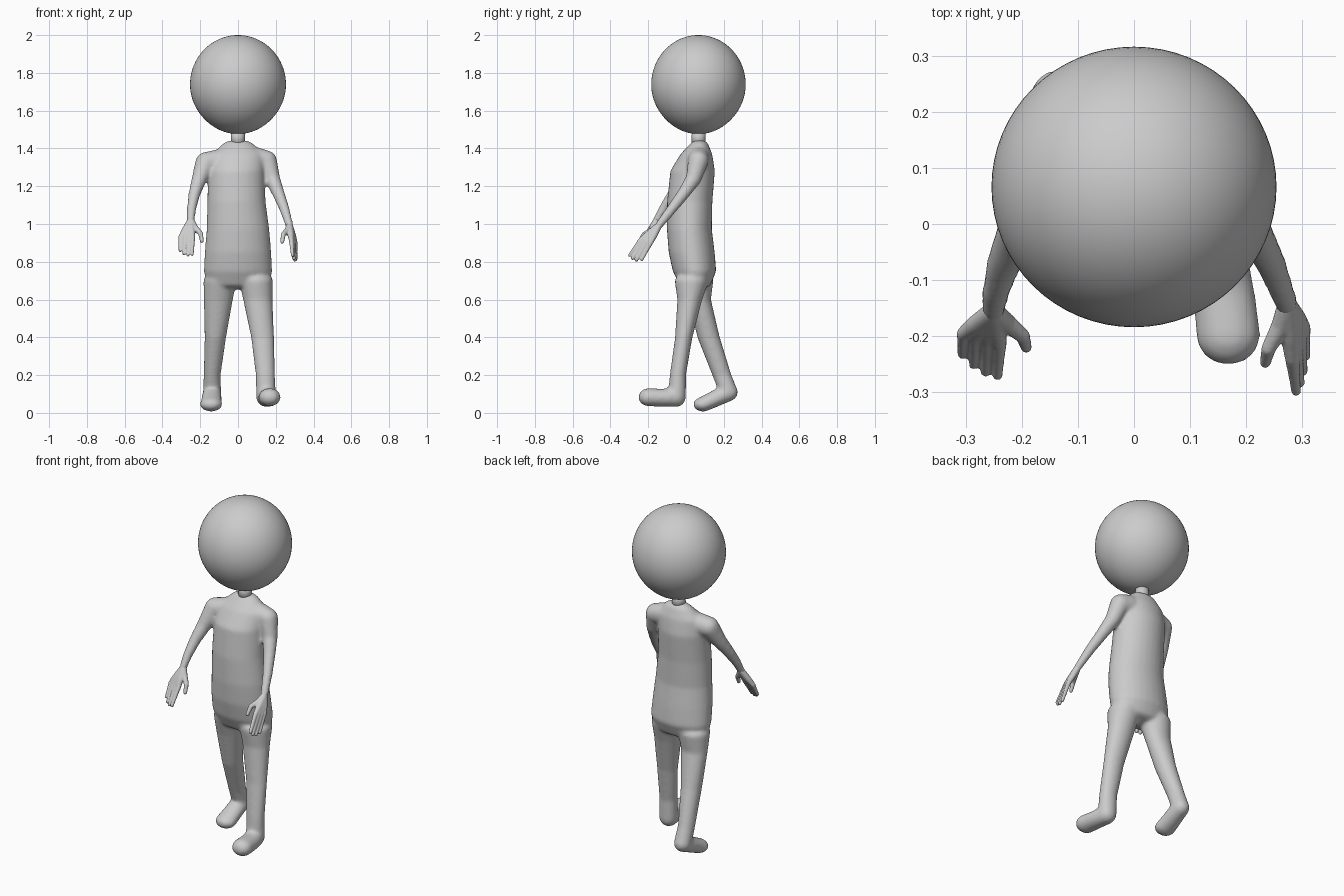
import bpy, bmesh
from mathutils import Matrix, Vector


def link(name, bm):
    me = bpy.data.meshes.new(name)
    bm.to_mesh(me)
    bm.free()
    for p in me.polygons:
        p.use_smooth = True
    ob = bpy.data.objects.new(name, me)
    bpy.context.collection.objects.link(ob)
    return ob


def chain(bm, balls):
    """Sweep a volume through ellipsoids (x, y, z, rx[, ry, rz]) by hulling neighbours."""
    for pair in zip(balls, balls[1:]):
        part = bmesh.new()
        for b in pair:
            r = b[3:] if len(b) == 6 else (b[3],) * 3
            bmesh.ops.create_uvsphere(part, u_segments=28, v_segments=14, radius=1,
                                      matrix=Matrix.LocRotScale(Vector(b[:3]), None, Vector(r)))
        out = bmesh.ops.convex_hull(part, input=part.verts)
        junk = {e for e in out["geom_interior"] + out["geom_unused"]
                if isinstance(e, bmesh.types.BMVert)}
        bmesh.ops.delete(part, geom=list(junk), context='VERTS')
        me = bpy.data.meshes.new("tmp")
        part.to_mesh(me)
        part.free()
        bm.from_mesh(me)
        bpy.data.meshes.remove(me)


def fuse(ob, voxel, iterations):
    """Melt the overlapping volumes into one soft skin."""
    m = ob.modifiers.new("fuse", 'REMESH')
    m.mode = 'VOXEL'
    m.voxel_size = voxel
    m.use_smooth_shade = True
    s = ob.modifiers.new("soften", 'SMOOTH')
    s.factor = 0.5
    s.iterations = iterations


# Body: torso, striding legs, feet and arms
body = bmesh.new()
chain(body, [  # torso
    (0, .07, 1.415, .085, .05, .03), (0, .055, 1.365, .14, .085, .03),
    (-.01, .035, 1.28, .15, .118, .03), (-.008, .02, 1.12, .154, .12, .03),
    (0, .018, .97, .166, .119, .03), (0, .03, .85, .176, .122, .03),
    (0, .045, .75, .181, .115, .03), (0, .048, .685, .165, .085, .03)])
chain(body, [  # forward leg
    (.095, .03, .70, .09, .09, .04), (.105, .02, .60, .078, .066, .03),
    (.13, -.012, .40, .061, .046, .03), (.145, -.043, .20, .051, .043, .03),
    (.148, -.048, .09, .052, .048, .055)])
chain(body, [  # forward foot
    (.148, -.05, .085, .052, .05, .053), (.160, -.12, .08, .055, .05, .047),
    (.168, -.197, .083, .058, .055, .048)])
chain(body, [  # trailing leg
    (-.095, .06, .70, .088, .085, .04), (-.104, .07, .60, .077, .062, .03),
    (-.12, .12, .40, .057, .059, .03), (-.137, .19, .20, .045, .05, .03),
    (-.137, .225, .11, .048, .048, .05)])
chain(body, [  # trailing foot
    (-.137, .225, .11, .048, .05, .048), (-.140, .15, .073, .054, .05, .042),
    (-.142, .09, .045, .059, .052, .038)])
chain(body, [  # left arm
    (.10, .065, 1.345, .06), (.152, .065, 1.335, .054), (.182, .04, 1.24, .041),
    (.213, -.01, 1.165, .033), (.246, -.075, 1.08, .027), (.273, -.145, .99, .021)])
chain(body, [  # right arm
    (-.10, .045, 1.335, .06), (-.17, .03, 1.325, .056), (-.208, -.02, 1.23, .039),
    (-.232, -.07, 1.155, .031), (-.246, -.12, 1.08, .025), (-.25, -.155, 1.02, .021)])
fuse(link("body", body), .009, 10)


# Hands
def hand(name, wrist, knuckles, tips, thumb):
    bm = bmesh.new()
    w = Vector(wrist)
    k0, k1 = map(Vector, knuckles)
    t0, t1 = map(Vector, tips)
    for i in range(4):
        k, t = k0.lerp(k1, i / 3), t0.lerp(t1, i / 3)
        if i in (1, 2):  # longer middle fingers
            t += (t - k).normalized() * .012
        chain(bm, [(*w, .018), (*w.lerp(k, .6), .017), (*k, .013),
                   (*k.lerp(t, .5), .0105), (*t, .009)])
    chain(bm, [(*w, .018), (*thumb[0], .017), (*thumb[1], .013), (*thumb[2], .010)])
    fuse(link(name, bm), .004, 4)


hand("right_hand", (-.25, -.155, 1.02),
     [(-.240, -.215, .925), (-.303, -.195, .93)],
     [(-.243, -.27, .84), (-.306, -.232, .86)],
     [(-.228, -.175, .98), (-.198, -.20, .95), (-.192, -.22, .91)])
hand("left_hand", (.273, -.145, .99),
     [(.282, -.24, .915), (.302, -.185, .905)],
     [(.289, -.298, .835), (.306, -.235, .812)],
     [(.262, -.18, .965), (.240, -.222, .945), (.234, -.247, .905)])

# Neck
neck = bmesh.new()
bmesh.ops.create_cone(neck, segments=32, cap_ends=True, radius1=.038, radius2=.036,
                      depth=.09, matrix=Matrix.Translation((0, .067, 1.455)))
link("neck", neck)

# Head: large ball, slightly narrowed below
head = bmesh.new()
bmesh.ops.create_uvsphere(head, u_segments=64, v_segments=40, radius=1)
for v in head.verts:
    if v.co.z < 0:
        f = 1 - .05 * v.co.z ** 2
        v.co.x *= f
        v.co.y *= f
    v.co = Vector((v.co.x * .254, v.co.y * .25 + .066, v.co.z * .262 + 1.738))
link("head", head)
